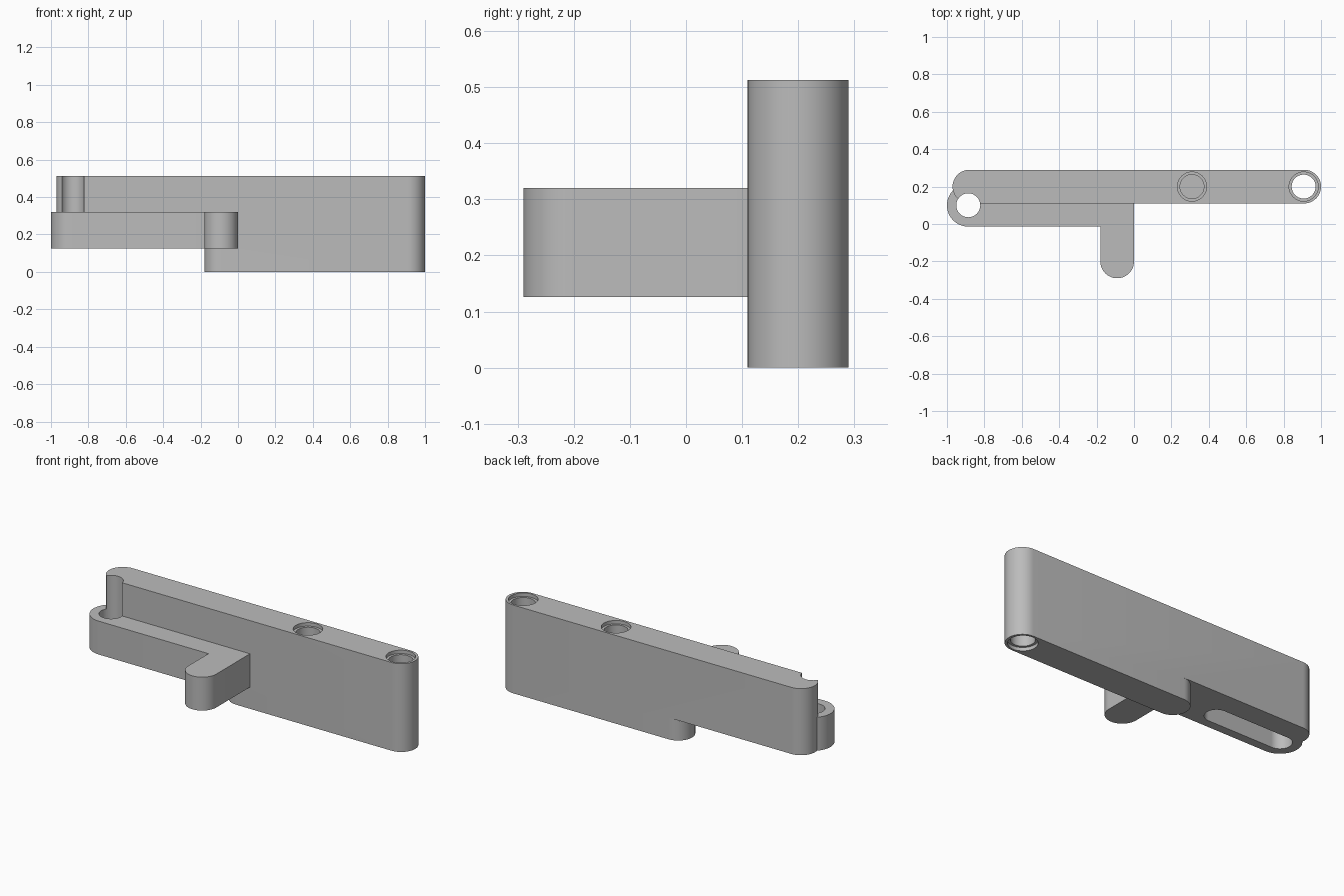
import bpy, bmesh
from math import pi, cos, sin, radians

if "Cube" in bpy.data.objects:
    bpy.data.objects.remove(bpy.data.objects["Cube"])

grey = bpy.data.materials.new("plain grey")
grey.use_nodes = True
colour = (0.5, 0.5, 0.5, 1)
grey.diffuse_color = colour
grey.node_tree.nodes["Principled BSDF"].inputs["Base Color"].default_value = colour


def arc(x, y, r, start, end, steps=24):
    """Points along an arc, angles in degrees."""
    angles = [radians(start + (end - start) * i / steps) for i in range(steps + 1)]
    return [(x + r * cos(a), y + r * sin(a)) for a in angles]


def slot(x0, x1, y, r):
    """Rounded bar outline between two end centres."""
    return arc(x0, y, r, 90, 270) + arc(x1, y, r, -90, 90)


def prism(name, outline, z0, z1):
    bm = bmesh.new()
    base = bm.faces.new([bm.verts.new((x, y, z0)) for x, y in outline])
    top = bmesh.ops.extrude_face_region(bm, geom=[base])["geom"]
    verts = [g for g in top if isinstance(g, bmesh.types.BMVert)]
    bmesh.ops.translate(bm, vec=(0, 0, z1 - z0), verts=verts)
    bmesh.ops.recalc_face_normals(bm, faces=bm.faces)
    mesh = bpy.data.meshes.new(name)
    bm.to_mesh(mesh)
    bm.free()
    mesh.materials.append(grey)
    obj = bpy.data.objects.new(name, mesh)
    bpy.context.collection.objects.link(obj)
    return obj


def combine(target, other, operation="DIFFERENCE"):
    mod = target.modifiers.new("combine", "BOOLEAN")
    mod.operation, mod.object, mod.solver = operation, other, "EXACT"
    bpy.context.view_layer.objects.active = target
    bpy.ops.object.modifier_apply(modifier=mod.name)
    bpy.data.objects.remove(other)


def drill(target, x, y, r, z0, z1):
    combine(target, prism("drill", arc(x, y, r, 0, 352.5, 47), z0, z1))


TOP, LEDGE, ARM_TOP = 0.513, 0.126, 0.32
BAR_Y, BAR_R = 0.2, 0.09
PIN_X, PIN_Y = -0.886, 0.1

# Long upright bar, with its lower end cut away to a rounded foot
bracket = prism("bracket", slot(-0.88, 0.91, BAR_Y, BAR_R), 0, TOP)
relief = arc(-0.09, BAR_Y, BAR_R, 270, 90)
relief = [(-1.2, 0.0), (-0.09, 0.0)] + relief + [(-0.09, 0.4), (-1.2, 0.4)]
combine(bracket, prism("foot_relief", relief, -0.1, LEDGE))

# Side arm with a forward-pointing rounded finger
arm = arc(PIN_X, PIN_Y, 0.114, 90, 270)
arm += [(-0.18, PIN_Y - 0.114)] + arc(-0.09, -0.2, 0.09, 180, 360) + [(0, 0.18), (-0.8, 0.18)]
combine(bracket, prism("side_arm", arm, LEDGE, ARM_TOP), "UNION")

# Pin hole through the arm and bar, with a blind slot underneath
drill(bracket, PIN_X, PIN_Y, 0.064, -0.1, 0.7)
combine(bracket, prism("slot_cut", slot(PIN_X, -0.465, PIN_Y, 0.0635), 0.05, LEDGE + 0.097))

# Stepped holes along the bar: a through hole and a blind one
drill(bracket, 0.907, BAR_Y, 0.064, -0.1, 0.7)
drill(bracket, 0.31, BAR_Y, 0.064, 0.2, 0.7)
for x, z0, z1 in ((0.907, TOP - 0.02, 0.7), (0.31, TOP - 0.02, 0.7), (0.907, -0.1, 0.02)):
    drill(bracket, x, BAR_Y, 0.078, z0, z1)

bpy.ops.object.select_all(action="DESELECT")
bracket.select_set(True)
bpy.context.view_layer.objects.active = bracket
bpy.ops.object.shade_smooth_by_angle(angle=radians(30))
